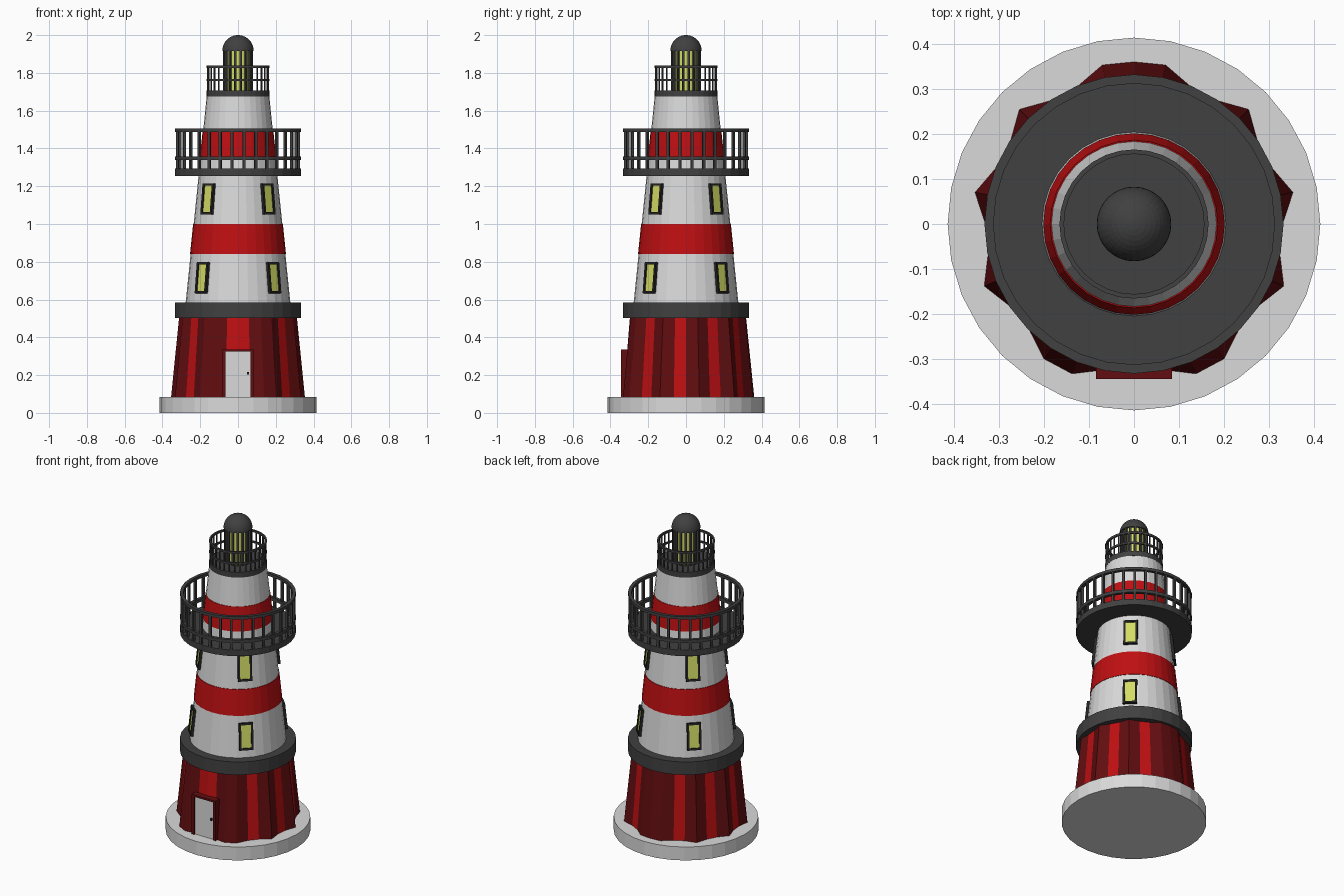
import bpy, bmesh, math
from mathutils import Matrix

if "Cube" in bpy.data.objects:
    bpy.data.objects.remove(bpy.data.objects["Cube"])

N = 32  # sides of every round part


def mat(name, r, g, b):
    m = bpy.data.materials.new(name)
    m.diffuse_color = (r, g, b, 1)
    m.use_nodes = True
    m.node_tree.nodes["Principled BSDF"].inputs["Base Color"].default_value = m.diffuse_color
    return m


WHITE = mat("white", 0.70, 0.70, 0.70)
RED = mat("red", 0.52, 0.005, 0.006)
MAROON = mat("dark red", 0.12, 0.004, 0.005)
GREY = mat("dark grey", 0.052, 0.052, 0.052)
BLACK = mat("black", 0.018, 0.018, 0.018)
YELLOW = mat("lamp yellow", 0.66, 0.72, 0.13)


def finish(name, bm, mats):
    bmesh.ops.remove_doubles(bm, verts=bm.verts, dist=1e-5)
    bmesh.ops.recalc_face_normals(bm, faces=bm.faces)
    me = bpy.data.meshes.new(name)
    bm.to_mesh(me)
    bm.free()
    for m in mats:
        me.materials.append(m)
    ob = bpy.data.objects.new(name, me)
    bpy.context.collection.objects.link(ob)
    return ob


def lathe(name, profile, m, closed=False):
    """Revolve (radius, z) points; closed joins last point to first (rings)."""
    bm = bmesh.new()
    rows = [[bm.verts.new((r * math.cos(2 * math.pi * k / N), r * math.sin(2 * math.pi * k / N), z))
             for k in range(N)] for r, z in profile]
    pairs = list(zip(rows, rows[1:])) + ([(rows[-1], rows[0])] if closed else [])
    for a, b in pairs:
        for k in range(N):
            n = (k + 1) % N
            bm.faces.new((a[k], a[n], b[n], b[k]))
    if not closed:
        bm.faces.new(rows[0])
        bm.faces.new(rows[-1])
    bmesh.ops.dissolve_degenerate(bm, edges=bm.edges, dist=1e-6)
    return finish(name, bm, [m])


def ring(name, r0, r1, z0, z1, m):
    return lathe(name, [(r0, z0), (r1, z0), (r1, z1), (r0, z1)], m, closed=True)


def add_box(bm, matrix, size):
    bmesh.ops.create_cube(bm, size=1, matrix=matrix @ Matrix.Diagonal((*size, 1)))


def radial(angle, r, z, tilt=0):
    return (Matrix.Rotation(angle, 4, 'Z') @ Matrix.Translation((r, 0, z))
            @ Matrix.Rotation(-tilt, 4, 'Y'))


def posts(name, count, r, z0, z1, w, m):
    bm = bmesh.new()
    for k in range(count):
        a = 2 * math.pi * (k + 0.5) / count
        add_box(bm, radial(a, r, (z0 + z1) / 2), (w, w, z1 - z0))
    return finish(name, bm, [m])


# Foundation disc
lathe("foundation", [(0.415, 0), (0.415, 0.085)], WHITE)

# Ribbed lower storey: ridges stick out, red stripes lie in the valleys
ridges = {2, 3, 6, 9, 12, 15, 16}
is_ridge = [min(k, N - k) in ridges for k in range(N)]
bm = bmesh.new()
rows = []
for z, r_valley, r_ridge in ((0.085, 0.331, 0.361), (0.505, 0.297, 0.318)):
    row = []
    for k in range(N):
        a = 2 * math.pi * k / N - math.pi / 2
        r = r_ridge if is_ridge[k] else r_valley
        row.append(bm.verts.new((r * math.cos(a), r * math.sin(a), z)))
    rows.append(row)
for k in range(N):
    n = (k + 1) % N
    f = bm.faces.new((rows[0][k], rows[0][n], rows[1][n], rows[1][k]))
    f.material_index = 1 if not (is_ridge[k] or is_ridge[n]) else 0
bm.faces.new(rows[0])
bm.faces.new(rows[1])
finish("lower_storey", bm, [MAROON, RED])
lathe("lower_ledge", [(0.333, 0.503), (0.333, 0.585)], GREY)


# Tapered tower with painted bands
def tower_r(z):
    return 0.277 - 0.102 * (z - 0.585)


bands = [(0.585, 0.84, WHITE, 0), (0.84, 1.0, RED, 0.003), (1.0, 1.35, WHITE, 0),
         (1.35, 1.5, RED, 0.003), (1.5, 1.675, WHITE, 0)]
for i, (z0, z1, m, extra) in enumerate(bands):
    lathe(f"tower_band_{i + 1}", [(tower_r(z0) + extra, z0), (tower_r(z1) + extra, z1)], m)

# Windows: four on the diagonals at two levels
frames, panes = bmesh.new(), bmesh.new()
for z in (0.715, 1.132):
    for q in range(4):
        base = radial(math.radians(45 + 90 * q), tower_r(z), z, 0.102)
        w, h, t = 0.082, 0.165, 0.012
        for s in (-1, 1):
            add_box(frames, base @ Matrix.Translation((0, s * (w - t) / 2, 0)), (0.024, t, h))
            add_box(frames, base @ Matrix.Translation((0, 0, s * (h - t) / 2)), (0.024, w - 2 * t, t))
        add_box(panes, base, (0.01, w - 2 * t, h - 2 * t))
finish("window_frames", frames, [BLACK])
finish("window_panes", panes, [YELLOW])

# Main gallery
lathe("gallery_deck", [(0.333, 1.255), (0.333, 1.293)], GREY)
ring("gallery_mid_rail", 0.313, 0.333, 1.338, 1.358, GREY)
ring("gallery_top_rail", 0.313, 0.333, 1.487, 1.505, GREY)
posts("gallery_posts", 32, 0.323, 1.29, 1.49, 0.014, GREY)

# Upper gallery
lathe("upper_deck", [(0.166, 1.675), (0.166, 1.708)], GREY)
ring("upper_mid_rail", 0.156, 0.166, 1.757, 1.768, GREY)
ring("upper_top_rail", 0.156, 0.166, 1.825, 1.838, GREY)
posts("upper_posts", 32, 0.161, 1.705, 1.83, 0.007, GREY)

# Lantern room and dome
lathe("lantern_glass", [(0.071, 1.705), (0.071, 1.92)], YELLOW)
posts("lantern_bars", 16, 0.073, 1.705, 1.92, 0.014, GREY)
lathe("dome", [(0.083 * math.cos(i * math.pi / 20), 1.917 + 0.083 * math.sin(i * math.pi / 20))
               for i in range(10)] + [(0.001, 2.0)], GREY)

# Door in its porch frame
bm = bmesh.new()
for s in (-1, 1):
    add_box(bm, Matrix.Translation((s * 0.075, -0.315, 0.21)), (0.02, 0.06, 0.25))
add_box(bm, Matrix.Translation((0, -0.315, 0.33)), (0.17, 0.06, 0.012))
finish("door_frame", bm, [MAROON])
bm = bmesh.new()
add_box(bm, Matrix.Translation((0, -0.315, 0.2045)), (0.13, 0.042, 0.239))
finish("door", bm, [WHITE])
bm = bmesh.new()
add_box(bm, Matrix.Translation((0.052, -0.339, 0.21)), (0.01, 0.012, 0.014))
finish("door_handle", bm, [BLACK])
